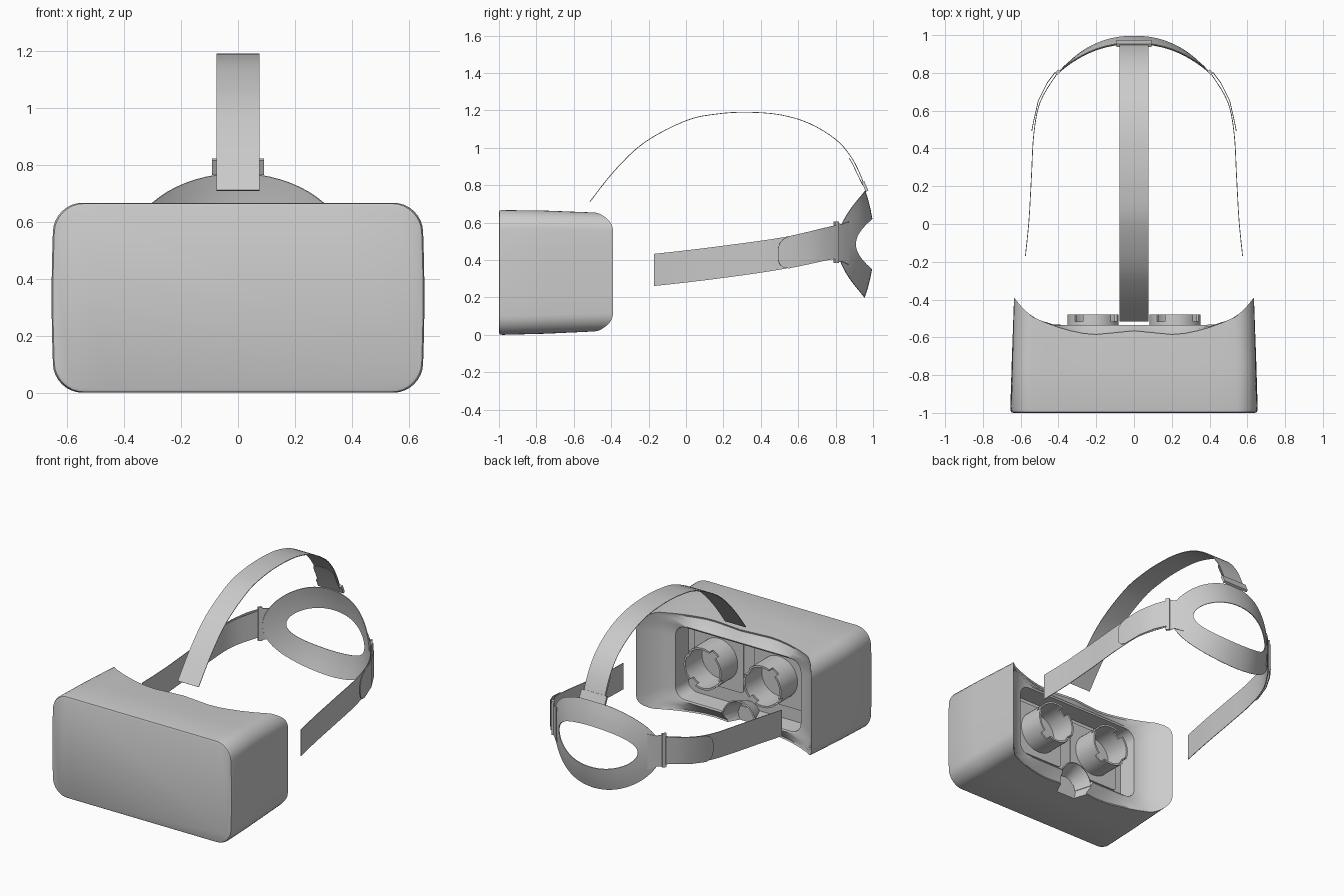
import bpy, bmesh, math

if "Cube" in bpy.data.objects:
    bpy.data.objects.remove(bpy.data.objects["Cube"])

grey = bpy.data.materials.new("matt_grey")
grey.diffuse_color = (0.6, 0.6, 0.6, 1)
grey.use_nodes = True
grey.node_tree.nodes["Principled BSDF"].inputs["Base Color"].default_value = grey.diffuse_color


def make(name, verts, faces, thick=0.0, angle=35, merge=True):
    """Mesh object from points and faces, optionally thickened."""
    me = bpy.data.meshes.new(name)
    me.from_pydata(verts, [], faces)
    bm = bmesh.new()
    bm.from_mesh(me)
    if merge:
        bmesh.ops.remove_doubles(bm, verts=bm.verts, dist=1e-5)
    bmesh.ops.recalc_face_normals(bm, faces=bm.faces)
    bm.to_mesh(me)
    bm.free()
    me.materials.append(grey)
    ob = bpy.data.objects.new(name, me)
    bpy.context.collection.objects.link(ob)
    bpy.ops.object.select_all(action='DESELECT')
    ob.select_set(True)
    bpy.context.view_layer.objects.active = ob
    if thick:
        m = ob.modifiers.new("thickness", 'SOLIDIFY')
        m.thickness, m.offset = thick, 0
        bpy.ops.object.modifier_apply(modifier=m.name)
    bpy.ops.object.shade_smooth_by_angle(angle=math.radians(angle))
    return ob


def loft(name, rings, closed=True, caps=False, **kw):
    """Skin a list of equally long point rings."""
    n = len(rings[0])
    verts = [p for r in rings for p in r]
    faces = []
    for k in range(len(rings) - 1):
        for i in range(n if closed else n - 1):
            j = (i + 1) % n
            faces.append((k*n + i, k*n + j, (k+1)*n + j, (k+1)*n + i))
    if caps:
        faces += [tuple(range(n)), tuple(range((len(rings)-1)*n, len(rings)*n))]
    return make(name, verts, faces, **kw)


def interp(x, table):
    for (a, ya), (b, yb) in zip(table, table[1:]):
        if x <= b:
            return ya + (yb - ya) * (x - a) / (b - a)
    return table[-1][1]


def smooth_path(pts, sub=5):
    """Catmull-Rom curve through a few points."""
    p = [pts[0]] + pts + [pts[-1]]
    out = []
    for i in range(1, len(p) - 2):
        for s in range(sub):
            t = s / sub
            out.append(tuple(0.5 * (2*b + (c-a)*t + (2*a-5*b+4*c-d)*t*t + (3*b-a-3*c+d)*t**3)
                             for a, b, c, d in zip(*p[i-1:i+3])))
    return out + [pts[-1]]


# ---- Headset body: one loft from front panel round the face rim into the recess
REAR = [(0, -.565), (.12, -.577), (.23, -.587), (.36, -.56), (.45, -.53),
        (.54, -.49), (.59, -.445), (.635, -.39)]


def rear(x):
    return interp(abs(x), REAR)


def rrect(hw, z0, z1, r, y, bulge=0.0):
    """Rounded rectangle ring; y is a number or a function of x."""
    zc, hz = (z0 + z1) / 2, (z1 - z0) / 2
    pts = []
    for q, (sx, sz) in enumerate([(1, 1), (-1, 1), (-1, -1), (1, -1)]):
        for i in range(9):
            a = math.pi/2 * (q + i/8)
            pts.append((sx*(hw-r) + r*math.cos(a), zc + sz*(hz-r) + r*math.sin(a)))
        if q in (0, 2):                       # split long edges for the face curve
            x0 = pts[-1][0]
            pts += [(x0 - 2*x0*i/16, pts[-1][1]) for i in range(1, 16)]
        else:
            za = pts[-1][1]
            pts += [(pts[-1][0], za + (2*zc - 2*za)*i/4) for i in range(1, 4)]
    out = []
    for x, z in pts:
        x *= 1 - bulge * ((z - zc) / hz) ** 2
        out.append((x, y(x) if callable(y) else y, z))
    return out


body = loft("headset_body", [
    rrect(.638, .012, .655, .09, -1, .015),
    rrect(.650, .003, .664, .10, -.996, .015),
    rrect(.655, .000, .667, .10, -.982, .015),
    rrect(.648, .006, .664, .10, -.75, .01),
    rrect(.635, .018, .654, .10, rear),
    rrect(.622, .028, .643, .095, lambda x: rear(x) - .004),
    rrect(.545, .06, .61, .09, lambda x: .55*rear(x) - .45*.535),
    rrect(.475, .09, .585, .08, -.535),
    rrect(.455, .10, .575, .07, -.54),
    rrect(.445, .105, .57, .065, -.66),
], caps=True)


# ---- Nose cut-out through the lower rim, with a flared arch over it
def nose_ring(y, r, a0, a1, n):
    return [(r*math.cos(a0 + (a1-a0)*i/n), y, .06 + 1.1*r*math.sin(a0 + (a1-a0)*i/n))
            for i in range(n + 1)]


cutter = loft("nose_cutter", [nose_ring(-.655, .08, 0, 2*math.pi*23/24, 23),
                              nose_ring(-.35, .19, 0, 2*math.pi*23/24, 23)], caps=True)
bpy.context.view_layer.objects.active = body
cut = body.modifiers.new("nose", 'BOOLEAN')
cut.operation, cut.object, cut.solver = 'DIFFERENCE', cutter, 'EXACT'
bpy.ops.object.modifier_apply(modifier=cut.name)
bpy.data.objects.remove(cutter)
loft("nose_arch", [nose_ring(y, .08 + (y + .655)*.36, .1, math.pi - .1, 20)
                   for y in (-.66, -.6, -.55)], closed=False, thick=.008)

# ---- Lens tubes with castellated rims, and their backing plates
for side, s in (("left", -1), ("right", 1)):
    n, r, cx, cz = 48, .13, .217 * s, .37
    v, f = [], []
    for i in range(n):
        ya = -.515 if i % 12 in (3, 4, 5) else -.48
        for y0, y1 in ((-.662, -.515), (-.515, ya)):
            if y1 <= y0:
                continue
            k = len(v)
            for j, y in ((i, y0), (i+1, y0), (i+1, y1), (i, y1)):
                a = 2*math.pi*j/n
                v.append((cx + r*math.cos(a), y, cz + r*math.sin(a)))
            f.append((k, k+1, k+2, k+3))
    make(side + "_lens_tube", v, f, thick=.012)
    plate = [(x + .22*s, y, z) for x, y, z in rrect(.18, .19, .545, .02, -.665)]
    loft(side + "_lens_plate", [plate, [(x, -.652, z) for x, _, z in plate]], caps=True)

# ---- Top strap and its buckle
TOP = smooth_path([(-.515, .71), (-.38, .88), (-.22, 1.03), (0, 1.145), (.16, 1.18), (.32, 1.19),
                   (.5, 1.177), (.66, 1.13), (.8, 1.045), (.88, .955), (.93, .86), (.962, .77)], 4)
loft("top_strap", [[(-.076, y, z), (.076, y, z)] for y, z in TOP], closed=False, thick=.004)
loft("top_strap_end", [[(-w, y, z), (w, y, z)] for y, z, w in
                       ((.874, .945, .04), (.878, .935, .065), (.89, .915, .075), (.945, .80, .075))],
     closed=False, thick=.004)
loft("top_buckle", [[(sx*.092, y, z) for sx, y, z in
                     ((-1, .938, .815), (1, .938, .815), (1, .962, .765), (-1, .962, .765))],
                    [(sx*.092, y, z) for sx, y, z in
                     ((-1, .953, .822), (1, .953, .822), (1, .975, .772), (-1, .975, .772))]], caps=True)


# ---- Rear head band: oval ring laid on the curve of the head
def head_y(x, z):
    return 1.004 - 1.54*abs(x)**2.2 - .6*(z - .49)**2


def band_ring(t):
    out = []
    for i in range(64):
        a = 2*math.pi*i/64
        c, s = math.cos(a), math.sin(a)
        x = c * (.285 + .105*t)
        z = .485 + s*(.135 + .15*t)
        out.append((x, head_y(x, z), z))
    return out


loft("rear_head_band", [band_ring(t/3) for t in range(4)], thick=.005)

# ---- Side straps: x, y, middle z, half height
SIDE = smooth_path([(.575, -.17, .347, .086), (.556, .02, .368, .086), (.543, .25, .397, .086),
                    (.53, .48, .43, .085), (.495, .65, .463, .085), (.405, .80, .497, .088)])
END = [(.535, .492, .432, .03), (.534, .50, .433, .055), (.53, .52, .436, .076),
       (.524, .55, .441, .086), (.50, .655, .464, .087), (.455, .745, .485, .088), (.41, .805, .497, .09)]
TAB = [(.402, .80, .492, .105), (.37, .835, .492, .10), (.33, .87, .49, .115)]
for side, s in (("left", -1), ("right", 1)):
    for part, path in (("strap", SIDE), ("strap_end", END), ("band_tab", TAB)):
        off = .006 if part == "strap_end" else 0
        loft(side + "_" + part, [[(s*(x + off), y, z - h), (s*(x + off), y, z + h)]
                                 for x, y, z, h in path], closed=False, thick=.004)
    rect = [(.418, .797), (.405, .789), (.388, .808), (.402, .818)]
    loft(side + "_buckle", [[(s*x, y, z) for x, y in rect] for z in (.385, .605)], caps=True)
